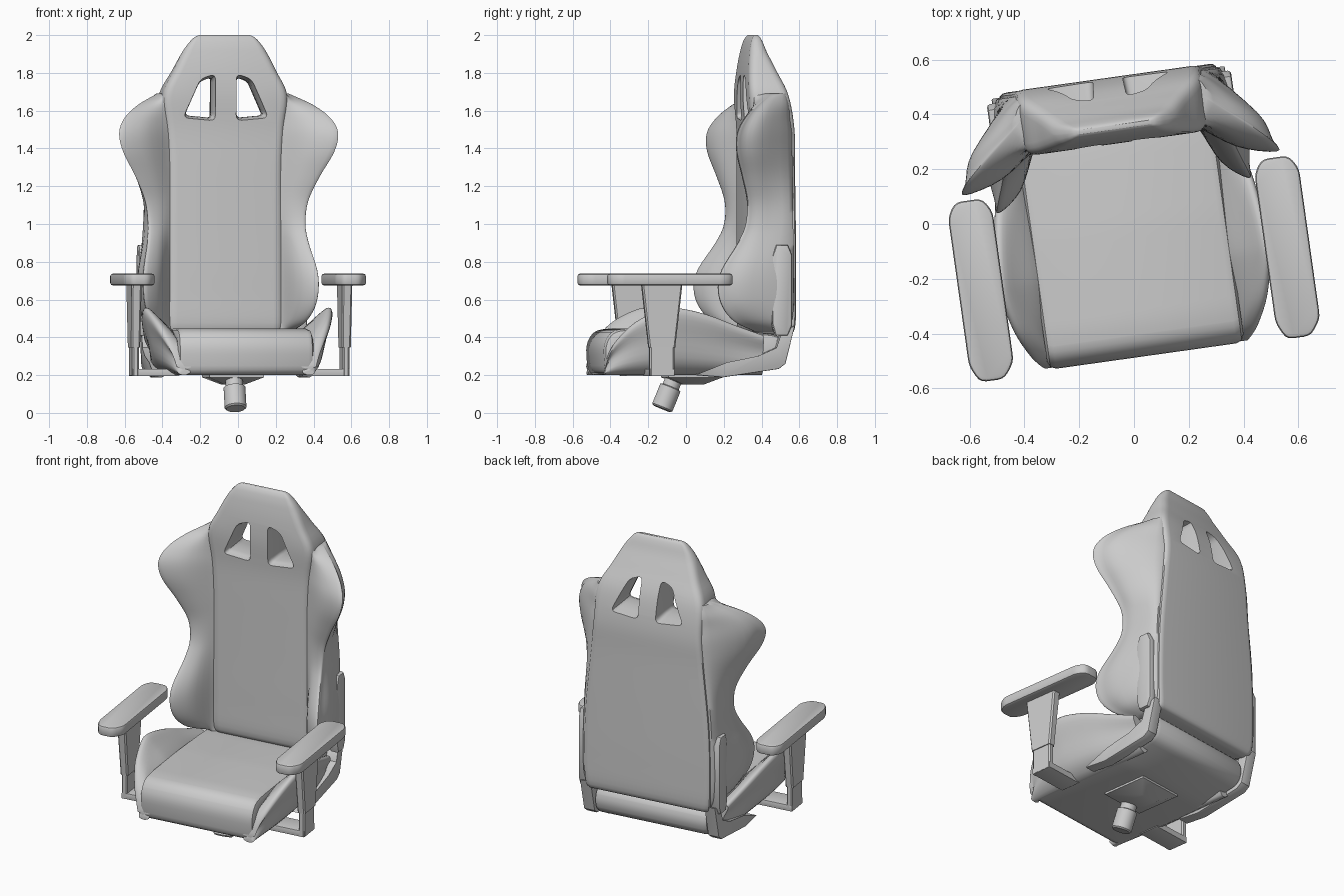
import bpy, bmesh, math
from mathutils import Vector, Matrix

if "Cube" in bpy.data.objects:
    bpy.data.objects.remove(bpy.data.objects["Cube"])

# The whole chair is turned about 8 degrees and shifted slightly
PLACE = Matrix.Rotation(math.radians(8), 4, 'Z') @ Matrix.Translation((-0.022, 0, 0))


def finish(obj, angle=35):
    bpy.ops.object.select_all(action='DESELECT')
    obj.select_set(True)
    bpy.context.view_layer.objects.active = obj
    bpy.ops.object.shade_smooth_by_angle(angle=math.radians(angle))


def loft(name, rings, angle=35):
    """Skin equal-length closed rings of 3D points and cap both ends."""
    bm = bmesh.new()
    loops = [[bm.verts.new(PLACE @ Vector(p)) for p in r] for r in rings]
    n = len(loops[0])
    for a, b in zip(loops, loops[1:]):
        for i in range(n):
            j = (i + 1) % n
            bm.faces.new((a[i], a[j], b[j], b[i]))
    bm.faces.new(loops[0])
    bm.faces.new(loops[-1])
    bmesh.ops.recalc_face_normals(bm, faces=bm.faces)
    mesh = bpy.data.meshes.new(name)
    bm.to_mesh(mesh)
    bm.free()
    obj = bpy.data.objects.new(name, mesh)
    bpy.context.collection.objects.link(obj)
    finish(obj, angle)
    return obj


def catmull(a, b, c, d, t):
    return [0.5 * (2*q + (r-p)*t + (2*p-5*q+4*r-s)*t*t + (3*q-p-3*r+s)*t**3)
            for p, q, r, s in zip(a, b, c, d)]


def spline(rows, n=4):
    out = []
    for i in range(len(rows) - 1):
        a, d = rows[max(i-1, 0)], rows[min(i+2, len(rows)-1)]
        out += [catmull(a, rows[i], rows[i+1], d, k/n) for k in range(n)]
    return out + [list(rows[-1])]


def closed_spline(pts, n=4):
    m = len(pts)
    return [catmull(pts[i-1], pts[i], pts[(i+1) % m], pts[(i+2) % m], k/n)
            for i in range(m) for k in range(n)]


def rounded(pts, r, n=4):
    """Polygon with its corners rounded."""
    out = []
    for i, p in enumerate(pts):
        p, a, b = Vector(p), Vector(pts[i-1]), Vector(pts[(i+1) % len(pts)])
        u = p + (a-p).normalized() * min(r, (a-p).length * .48)
        v = p + (b-p).normalized() * min(r, (b-p).length * .48)
        for k in range(n + 1):
            t = k / n
            out.append(tuple(u*(1-t)**2 + p*2*t*(1-t) + v*t*t))
    return out


def slab(name, pts, axis, a, b, soft=.01, angle=35):
    """Extrude a 2D outline along x or z with softened rims."""
    us, vs = [p[0] for p in pts], [p[1] for p in pts]
    cu, cv = (min(us)+max(us))/2, (min(vs)+max(vs))/2
    hu, hv = (max(us)-min(us))/2, (max(vs)-min(vs))/2
    s = soft if b > a else -soft
    rings = []
    for w, inset in ((a, 1), (a+.3*s, .3), (a+s, 0), (b-s, 0), (b-.3*s, .3), (b, 1)):
        ring = [(cu+(u-cu)*(1-soft*inset/hu), cv+(v-cv)*(1-soft*inset/hv)) for u, v in pts]
        rings.append([(w, u, v) if axis == 'x' else (u, v, w) for u, v in ring])
    return loft(name, rings, angle)


# Backrest core: z, front half width, back half width, front y, back y
core_rows = spline([
    (.415, .28, .37, .36, .50), (.45, .30, .405, .315, .535), (.65, .30, .415, .31, .54),
    (.95, .30, .405, .31, .54), (1.3, .302, .37, .31, .54), (1.5, .315, .35, .31, .54),
    (1.68, .333, .338, .30, .51), (1.81, .275, .275, .305, .455), (1.91, .225, .225, .317, .41),
    (1.965, .185, .185, .33, .39), (1.99, .158, .158, .342, .378), (2.0, .135, .135, .352, .368)], 5)


def core_ring(z, fw, bw, fy, by):
    r = min(.045, .48 * (by - fy))
    return [(x, y, z) for x, y in rounded([(fw, fy), (bw, by), (-bw, by), (-fw, fy)], r)]


backrest = loft("backrest", [core_ring(*r) for r in core_rows])

# Two belt holes through the head, flared towards both faces
hole = [(.06, 1.785), (.135, 1.76), (.22, 1.57), (.06, 1.555)]
for s in (1, -1):
    rings = []
    for y, k in ((.2, 1.12), (.31, 1.08), (.335, .98), (.36, .94), (.43, .94), (.475, 1.0), (.6, 1.2)):
        rings.append([(s*(.115+(x-.115)*k), y, 1.665+(z-1.665)*k) for x, z in rounded(hole, .03)])
    cutter = loft("hole_cutter", rings)
    cutter.hide_render = True
    mod = backrest.modifiers.new("hole", 'BOOLEAN')
    mod.object, mod.operation, mod.solver = cutter, 'DIFFERENCE', 'EXACT'
    bpy.context.view_layer.objects.active = backrest
    bpy.ops.object.modifier_apply(modifier=mod.name)
    bpy.data.objects.remove(cutter)
finish(backrest)

# Side wings of the backrest: z, seam x, tip x, tip y, back x, back y
wing_rows = spline([
    (.43, .30, .345, .33, .385, .49), (.48, .30, .405, .21, .405, .51), (.56, .30, .445, .135, .41, .52),
    (.66, .30, .46, .108, .412, .52), (.76, .30, .455, .13, .41, .52), (.9, .30, .425, .22, .405, .52),
    (1.0, .30, .415, .265, .40, .52), (1.12, .30, .43, .27, .388, .52), (1.25, .30, .485, .235, .372, .52),
    (1.38, .305, .555, .195, .36, .52), (1.48, .31, .577, .195, .348, .52), (1.56, .32, .545, .24, .342, .51),
    (1.63, .325, .465, .315, .337, .505), (1.69, .32, .35, .41, .325, .49)])


def wing_ring(z, sx, tx, ty, bx, by):
    seam, tip, back = Vector((sx, .32)), Vector((tx, ty)), Vector((bx, by))
    k = (tip - seam).length
    inner = seam.lerp(tip, .6) + Vector((-.10, -.05)) * k
    outer = back.lerp(tip, .6) + Vector((.13, .06)) * k
    near = tip + (outer - tip) * .3 + Vector((.02, -.02)) * k
    return [(x, y, z) for x, y in closed_spline(
        [seam, inner, tip, near, outer, back, Vector((.27, .47)), Vector((.26, .36))])]


# Seat bolsters: y, crest x, crest z
bolster_rows = spline([
    (-.478, .365, .25), (-.46, .385, .32), (-.42, .415, .39), (-.33, .458, .48), (-.2, .49, .545),
    (-.11, .495, .555), (.05, .478, .52), (.2, .45, .465), (.36, .42, .41)])


def bolster_ring(y, x, z):
    h = z - .2
    pts = [(.33, .2), (.36+.5*(x-.36), .2+.18*h), (x-.022, .2+.58*h), (x+.008, .2+.9*h),
           (x-.012, z), (x-.07, .2+.86*h), (.335, .2+.6*h), (.30, .2+.3*h)]
    return [(px, y, pz) for px, pz in closed_spline([Vector(p) for p in pts])]


# Profiles seen from the side (y, z)
bracket = [(.0, .2), (.14, .188), (.44, .233), (.475, .26), (.525, .46), (.495, .45),
           (.455, .42), (.43, .345), (.33, .30), (.16, .265)]
hinge = [(.42, .41), (.485, .41), (.507, .46), (.507, .84), (.485, .89), (.425, .89),
         (.402, .83), (.402, .47)]
pad = [(-.082, -.27), (-.05, -.333), (.04, -.333), (.082, -.275), (.082, .28), (.05, .33),
       (-.05, .33), (-.082, .28)]

for s, side in ((1, "right"), (-1, "left")):
    flip = lambda ring: [(s*x, y, z) for x, y, z in ring]
    loft(side + "_back_wing", [flip(wing_ring(*r)) for r in wing_rows], 50)
    loft(side + "_seat_bolster", [flip(bolster_ring(*r)) for r in bolster_rows], 50)
    slab(side + "_recline_bracket", bracket, 'x', s*.36, s*.43, .006)
    slab(side + "_hinge_cover", hinge, 'x', s*.39, s*.45, .012)

    # Armrest: pad, tapered sleeve, lower post, floor bracket
    outline = rounded([(s*.565+x, y-.161) for x, y in pad], .025, 3)
    slab(side + "_arm_pad", outline, 'z', .675, .737, .012)
    box = lambda hx, hy, z: [(s*.563+x, -.206+y, z) for x, y in
                             rounded([(-hx, -hy), (hx, -hy), (hx, hy), (-hx, hy)], .008, 1)]
    loft(side + "_arm_sleeve", [box(.024, .07, .345), box(.027, .108, .68)])
    loft(side + "_arm_post", [box(.018, .066, .197), box(.018, .066, .36)])
    foot = [(s*.33, -.27), (s*.58, -.27), (s*.58, -.14), (s*.33, -.14)]
    slab(side + "_arm_bracket", foot, 'z', .195, .232, .003)

# Seat cushion
seat = [(-.475, .2), (-.487, .36), (-.445, .435), (-.36, .448), (.0, .445), (.3, .43), (.465, .41),
        (.495, .33), (.465, .245), (.2, .2)]
slab("seat_cushion", rounded(seat, .05), 'x', -.362, .362, .03, 40)

# Tilt mechanism plate under the seat
rect = lambda h, z: [(-h, .035-h, z), (h, .035-h, z), (h, .035+h, z), (-h, .035+h, z)]
loft("mechanism_plate", [rect(.145, .205), rect(.145, .188), rect(.055, .15)])

# Tilted stub of the gas column
tilt = Vector((0, .38, .925)).normalized()
side_dir = Vector((0, tilt.z, -tilt.y))
base = Vector((-.008, -.125, .0225))


def disc(d, r, n=24):
    return [base + tilt*d + r*(Vector((1, 0, 0))*math.cos(2*math.pi*i/n)
            + side_dir*math.sin(2*math.pi*i/n)) for i in range(n)]


loft("column_stub", [disc(0, .05), disc(.008, .058), disc(.12, .058), disc(.125, .046), disc(.19, .046)])
